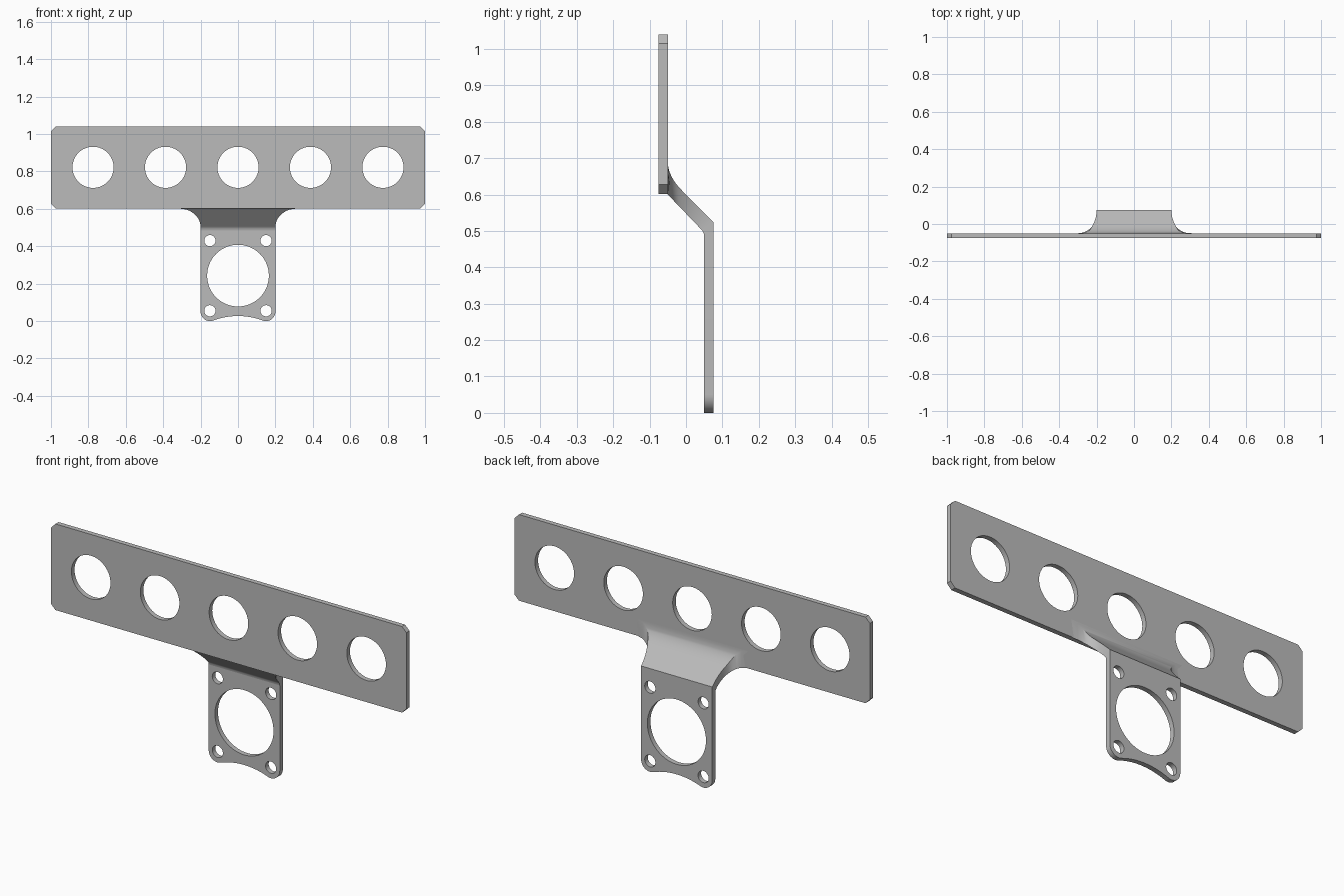
import bpy, bmesh
from math import sin, cos, sqrt, atan2, pi

cube = bpy.data.objects.get("Cube")
if cube:
    bpy.data.objects.remove(cube, do_unlink=True)

steel = bpy.data.materials.new("grey_metal")
steel.use_nodes = True
GREY = (0.5, 0.5, 0.5, 1)
steel.diffuse_color = GREY
steel.node_tree.nodes["Principled BSDF"].inputs["Base Color"].default_value = GREY

THICK = 0.025


def arc(cx, cz, r, a0, a1, n):
    return [(cx + r * cos(a0 + (a1 - a0) * i / n), cz + r * sin(a0 + (a1 - a0) * i / n))
            for i in range(n + 1)]


def circle(cx, cz, r, n=64):
    return arc(cx, cz, r, 0, 2 * pi, n)[:-1]


def finish(obj):
    bpy.ops.object.select_all(action='DESELECT')
    obj.select_set(True)
    bpy.context.view_layer.objects.active = obj
    if obj.type == 'CURVE':
        bpy.ops.object.convert(target='MESH')
        obj = bpy.context.object
    bm = bmesh.new()
    bm.from_mesh(obj.data)
    bmesh.ops.remove_doubles(bm, verts=bm.verts, dist=0.00005)
    bmesh.ops.recalc_face_normals(bm, faces=bm.faces)
    bm.to_mesh(obj.data)
    bm.free()
    obj.data.materials.clear()
    obj.data.materials.append(steel)
    bpy.ops.object.shade_smooth_by_angle(angle=0.5)


def plate(name, loops, y):
    """Upright sheet: first loop is the outline, the rest are holes."""
    cu = bpy.data.curves.new(name, 'CURVE')
    cu.dimensions = '2D'
    cu.fill_mode = 'BOTH'
    cu.extrude = THICK / 2
    for loop in loops:
        sp = cu.splines.new('POLY')
        sp.points.add(len(loop) - 1)
        for p, (x, z) in zip(sp.points, loop):
            p.co = (x, z, 0, 1)
        sp.use_cyclic_u = True
    obj = bpy.data.objects.new(name, cu)
    bpy.context.collection.objects.link(obj)
    obj.rotation_euler = (pi / 2, 0, 0)
    obj.location.y = y
    finish(obj)


# Wide upper plate with chamfered corners and five holes
LOW, TOP, CH = 0.602, 1.04, 0.025
right = [(1 - CH, LOW), (1, LOW + CH), (1, TOP - CH), (1 - CH, TOP)]
outline = right + [(-x, z) for x, z in reversed(right)]
holes = [circle(x, 0.822, 0.11) for x in (-0.775, -0.3875, 0, 0.3875, 0.775)]
plate("upper_plate", [outline] + holes, -0.0625)

# Lower mounting plate with rounded feet and a scooped bottom edge
HALF, FOOT, SCOOP, BEND = 0.2, 0.05, 0.38, 0.485
scoop_z = 0.027 - SCOOP
tilt = atan2(FOOT - scoop_z, HALF - FOOT)
right = [(HALF, BEND)] + arc(HALF - FOOT, FOOT, FOOT, 0, tilt - pi, 16)
scoop = arc(0, scoop_z, SCOOP, tilt, pi - tilt, 20)[1:-1]
outline = right + scoop + [(-x, z) for x, z in reversed(right)]
holes = [circle(0, 0.243, 0.165)]
holes += [circle(x, z, 0.03, 32) for x in (-0.15, 0.15) for z in (0.055, 0.43)]
plate("lower_plate", [outline] + holes, 0.0625)

# Sloping flared neck: stations of (front y, front z, back y, back z, half width)
stations = [(0.05, BEND, 0.075, BEND, HALF),
            (0.0485, 0.494, 0.075, 0.51, HALF),
            (0.044, 0.502, 0.075, 0.525, HALF)]
STEPS = 20
for i in range(1, STEPS + 1):
    t = i / STEPS
    fy, fz = 0.044 - 0.096 * t, 0.502 + (LOW - 0.502) * t
    if t <= 0.6:
        by, bz = 0.075 - 0.085 * t / 0.6, 0.525 + 0.085 * t / 0.6
    else:
        # fillet that runs up into the upper plate
        s = (t - 0.6) / 0.4
        by = -0.01 * (1 - s) ** 2 - 0.05 * (2 * s * (1 - s) + s * s)
        bz = 0.61 * (1 - s) ** 2 + 2 * 0.65 * s * (1 - s) + 0.69 * s * s
    stations.append((fy, fz, by, bz, HALF + 0.115 * (1 - sqrt(1 - t * t))))

bm = bmesh.new()
rings = [[bm.verts.new(p) for p in ((-w, fy, fz), (w, fy, fz), (w, by, bz), (-w, by, bz))]
         for fy, fz, by, bz, w in stations]
for a, b in zip(rings, rings[1:]):
    for k in range(4):
        m = (k + 1) % 4
        bm.faces.new((a[k], a[m], b[m], b[k]))
bm.faces.new(rings[0])
bm.faces.new(rings[-1])
me = bpy.data.meshes.new("flared_neck")
bm.to_mesh(me)
bm.free()
neck = bpy.data.objects.new("flared_neck", me)
bpy.context.collection.objects.link(neck)
finish(neck)
